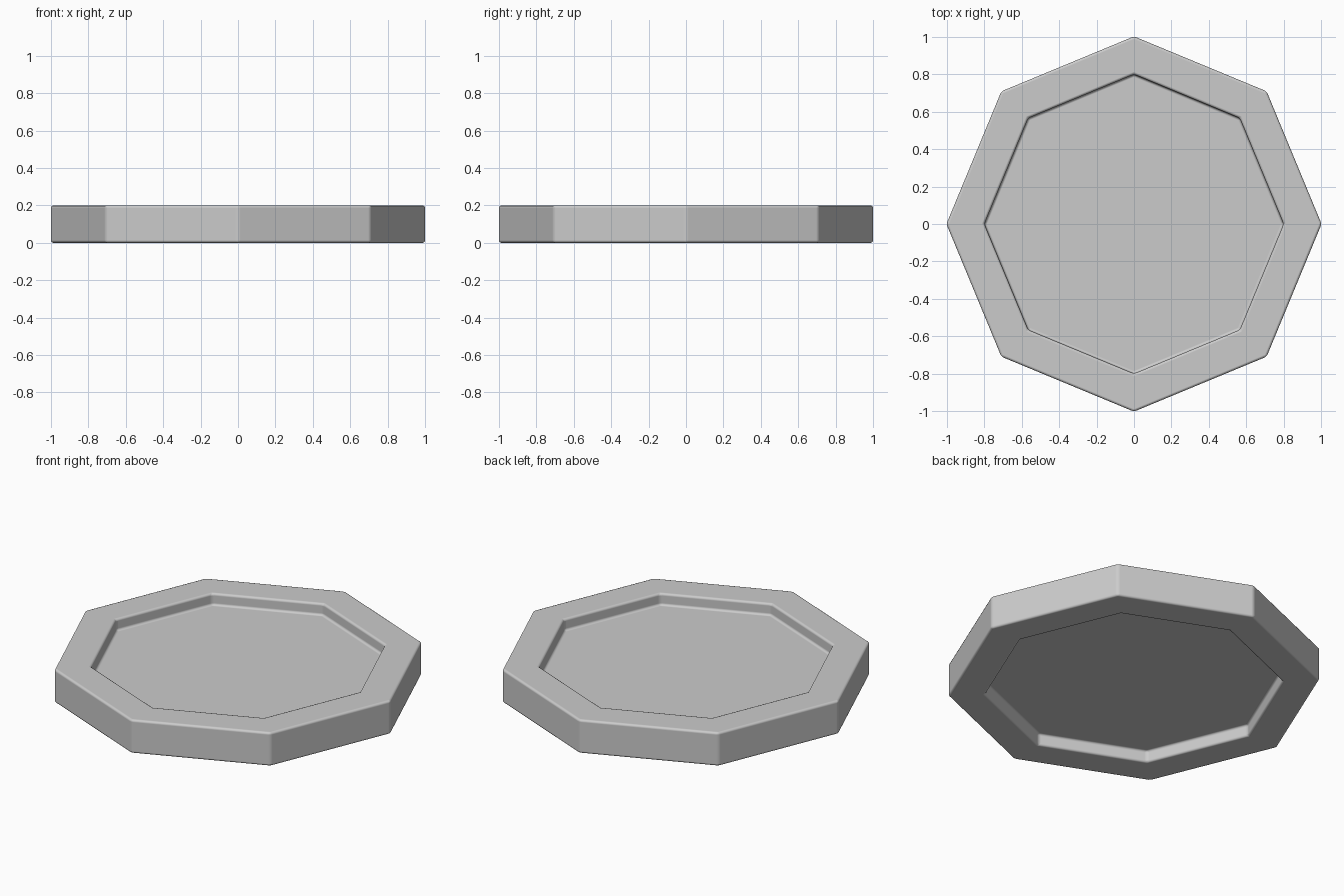
import bpy, bmesh
from math import cos, pi, radians

cube = bpy.data.objects.get("Cube")
if cube:
    bpy.data.objects.remove(cube, do_unlink=True)

SIDES, RADIUS, HEIGHT = 8, 1.003, 0.2
RIM, RECESS, BEVEL = 0.203, 0.07, 0.014

# One flat grey for the whole piece
grey = bpy.data.materials.new("light grey")
grey.use_nodes = True
colour = (0.6, 0.6, 0.6, 1)
grey.diffuse_color = colour
grey.node_tree.nodes["Principled BSDF"].inputs["Base Color"].default_value = colour

# Octagonal slab standing on the ground
bm = bmesh.new()
bmesh.ops.create_cone(bm, cap_ends=True, segments=SIDES, radius1=RADIUS,
                      radius2=RADIUS, depth=HEIGHT)
bmesh.ops.translate(bm, verts=bm.verts, vec=(0, 0, HEIGHT / 2))

# Recessed panel inside a raised rim, on top and underneath
for cap in [f for f in bm.faces if len(f.verts) == SIDES]:
    inward = -cap.normal.copy()
    bmesh.ops.inset_region(bm, faces=[cap], thickness=RIM * cos(pi / SIDES),
                           use_even_offset=True)
    bmesh.ops.inset_region(bm, faces=[cap], thickness=0)
    bmesh.ops.translate(bm, verts=cap.verts, vec=inward * RECESS)
bmesh.ops.recalc_face_normals(bm, faces=bm.faces)

mesh = bpy.data.meshes.new("octagonal_tray")
bm.to_mesh(mesh)
bm.free()
mesh.materials.append(grey)
tray = bpy.data.objects.new("octagonal_tray", mesh)
bpy.context.collection.objects.link(tray)

# Softly rounded edges with flat-looking large faces
for face in mesh.polygons:
    face.use_smooth = True
bevel = tray.modifiers.new("soft_edges", "BEVEL")
bevel.width = BEVEL
bevel.segments = 2
bevel.limit_method = "ANGLE"
bevel.angle_limit = radians(30)
bevel.harden_normals = True
